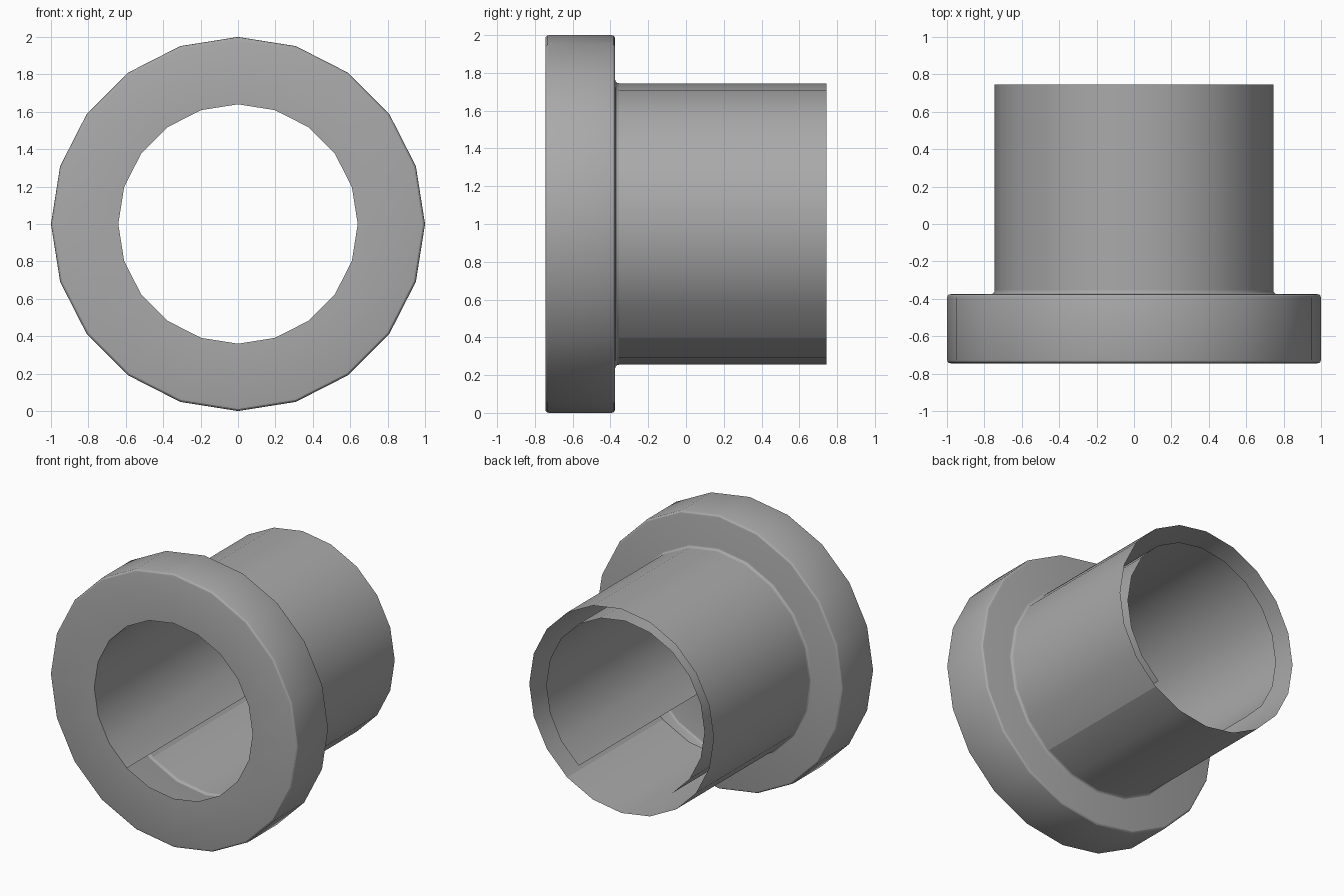
import bpy
import bmesh
from math import sin, cos, pi, radians

SIDES = 20
FRONT, FLANGE_BACK, BACK = -0.745, -0.375, 0.745
RIM_R, TUBE_R, BORE_R = 1.0, 0.745, 0.64
ROUND = 0.02

cube = bpy.data.objects.get("Cube")
if cube:
    bpy.data.objects.remove(cube, do_unlink=True)

grey = bpy.data.materials.new("metal grey")
grey.use_nodes = True
colour = (0.4, 0.4, 0.4, 1.0)
grey.diffuse_color = colour
grey.node_tree.nodes["Principled BSDF"].inputs["Base Color"].default_value = colour


def corner(r, y, start):
    """Quarter-round arc of (radius, y) points about a centre."""
    return [(r + ROUND * cos(radians(start + a)), y + ROUND * sin(radians(start + a)))
            for a in (0, 30, 60, 90)]


def revolve(name, profile, first=0, count=SIDES):
    """Sweep a (radius, y) profile round the y axis; side 0 starts at the bottom."""
    bm = bmesh.new()
    closed = count == SIDES
    rings = []
    for i in range(count if closed else count + 1):
        a = 2 * pi * (first + i) / SIDES
        rings.append([bm.verts.new((r * sin(a), y, 1 - r * cos(a))) for r, y in profile])
    for i in range(count):
        p, q = rings[i], rings[(i + 1) % len(rings)]
        for j in range(len(profile) - 1):
            bm.faces.new((p[j], p[j + 1], q[j + 1], q[j]))
    mesh = bpy.data.meshes.new(name)
    bm.to_mesh(mesh)
    bm.free()
    mesh.materials.append(grey)
    obj = bpy.data.objects.new(name, mesh)
    bpy.context.collection.objects.link(obj)
    bpy.ops.object.select_all(action='DESELECT')
    obj.select_set(True)
    bpy.context.view_layer.objects.active = obj
    bpy.ops.object.shade_smooth_by_angle(angle=radians(20))
    return obj


# Hollow flange with rounded rim and a fillet into the tube
fillet = corner(TUBE_R + ROUND, FLANGE_BACK + ROUND, 180)[::-1]
revolve("flange", [(BORE_R, FRONT)]
        + corner(RIM_R - ROUND, FRONT + ROUND, -90)
        + corner(RIM_R - ROUND, FLANGE_BACK - ROUND, 0)
        + fillet)

# Outer tube wall, with its underside as a separate panel
wall = [(TUBE_R, FLANGE_BACK + ROUND), (TUBE_R, BACK)]
revolve("tube_wall", wall, 2, 16)
revolve("tube_underside", wall, -2, 4)

# Inner bore wall, open along the bottom and slightly short of the tube end
revolve("bore_wall", [(BORE_R, BACK - 0.045), (BORE_R, FRONT)], 2, 16)
